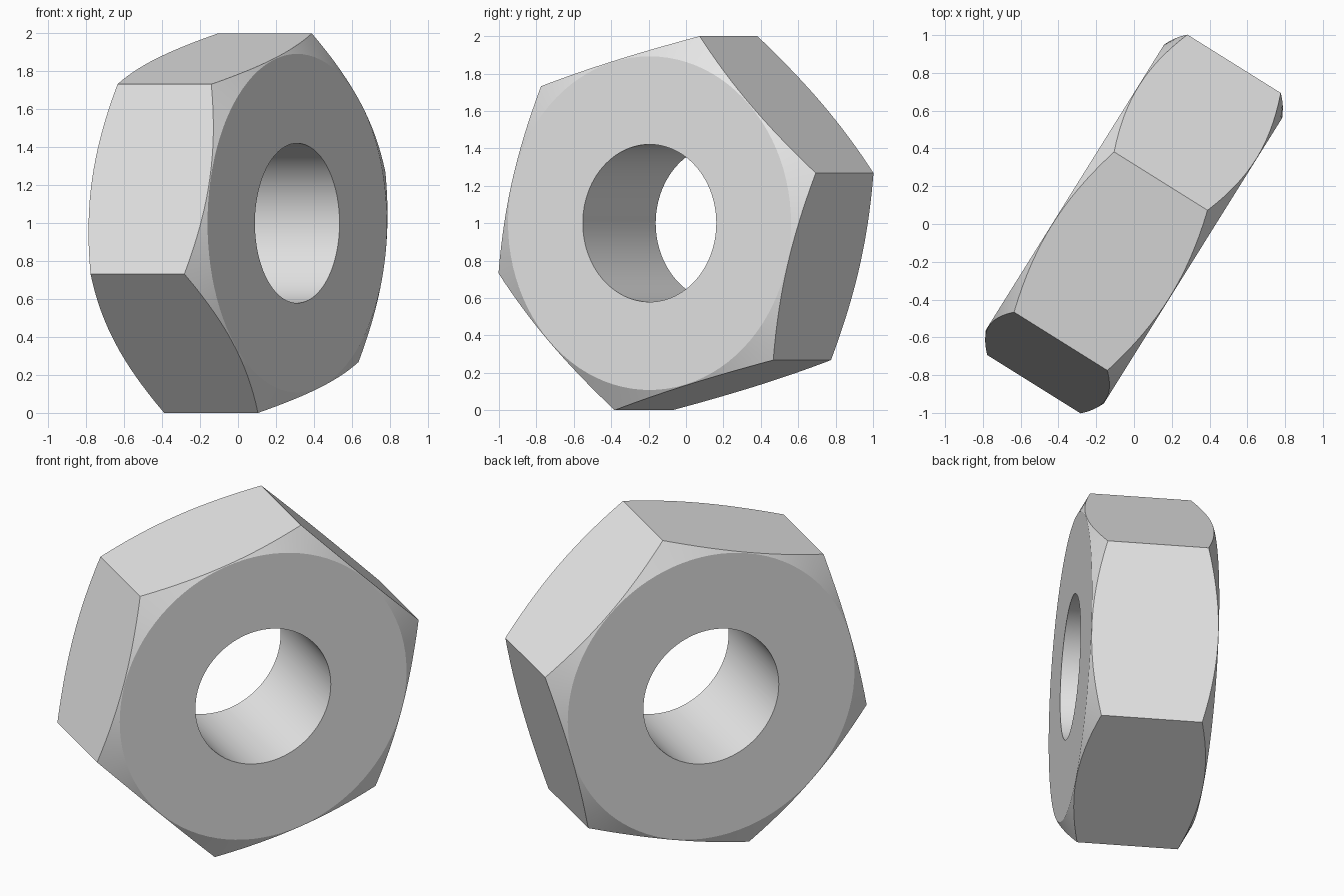
import bpy, bmesh
from math import sin, cos, radians, pi
from mathutils import Matrix

if "Cube" in bpy.data.objects:
    bpy.data.objects.remove(bpy.data.objects["Cube"], do_unlink=True)

STEPS = 96            # divides evenly by the six corners
CORNER_R = 1.0353     # centre to hexagon corner
FACE_R = 0.892        # flat round face inside the chamfer
HOLE_R = 0.421
HALF = 0.368          # half thickness at the flat face
CORNER_HALF = 0.2915  # half thickness at the corners

# Steel material
steel = bpy.data.materials.new("light_grey_steel")
steel.use_nodes = True
grey = (0.8, 0.8, 0.8, 1)
steel.diffuse_color = grey
steel.node_tree.nodes["Principled BSDF"].inputs["Base Color"].default_value = grey


def hex_radius(a):
    """Distance from the axis to the hexagon side at angle a."""
    return CORNER_R * cos(pi / 6) / cos(a % (pi / 3) - pi / 6)


def section(a):
    """Closed cross-section of the nut at angle a, as (radius, depth)."""
    r = hex_radius(a)
    h = HALF - (HALF - CORNER_HALF) * (r - FACE_R) / (CORNER_R - FACE_R)
    return [(HOLE_R, HALF), (FACE_R, HALF), (r, h),
            (r, -h), (FACE_R, -HALF), (HOLE_R, -HALF)]


# Nut: sweep the changing section around the axis
bm = bmesh.new()
rings = []
for i in range(STEPS):
    a = 2 * pi * i / STEPS
    rings.append([bm.verts.new((r * cos(a), r * sin(a), d)) for r, d in section(a)])
for i in range(STEPS):
    p, q = rings[i], rings[(i + 1) % STEPS]
    for k in range(len(p)):
        n = (k + 1) % len(p)
        bm.faces.new((p[k], p[n], q[n], q[k]))
bmesh.ops.recalc_face_normals(bm, faces=bm.faces)

# Roll the corners, stand the nut on its edge and turn it
turn = (Matrix.Translation((0, 0, 1)) @ Matrix.Rotation(radians(58), 4, 'Z')
        @ Matrix.Rotation(radians(90), 4, 'X') @ Matrix.Rotation(radians(15), 4, 'Z'))
bm.transform(turn)

mesh = bpy.data.meshes.new("hex_nut")
bm.to_mesh(mesh)
bm.free()
mesh.materials.append(steel)
nut = bpy.data.objects.new("hex_nut", mesh)
bpy.context.collection.objects.link(nut)

# Smooth hole and chamfer, sharp rims and corners
bpy.ops.object.select_all(action='DESELECT')
nut.select_set(True)
bpy.context.view_layer.objects.active = nut
bpy.ops.object.shade_smooth_by_angle(angle=radians(18))
